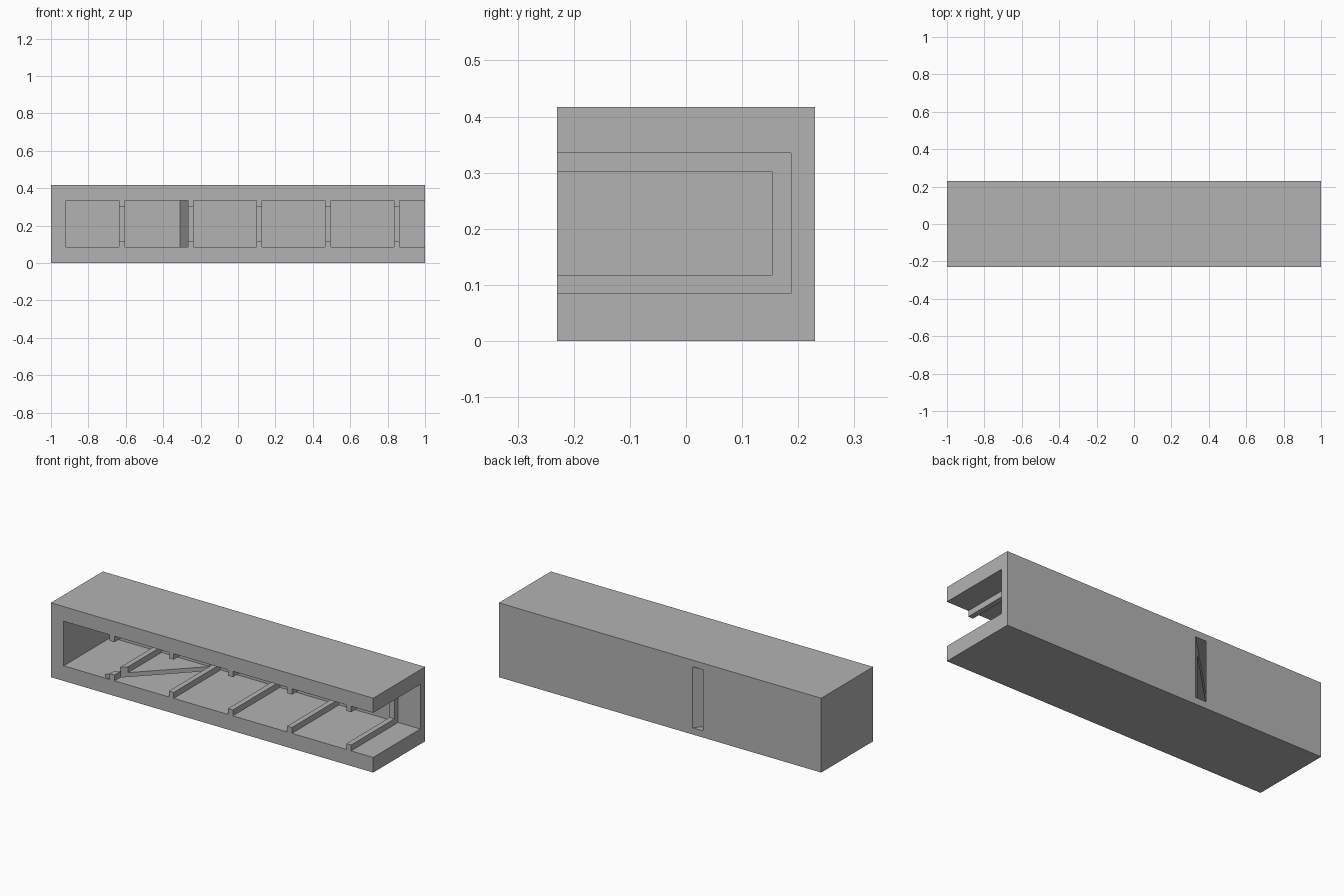
import bpy
from mathutils import Matrix, Vector
from math import radians

cube = bpy.data.objects.get("Cube")
if cube:
    bpy.data.objects.remove(cube, do_unlink=True)

grey = bpy.data.materials.new("mid_grey")
grey.use_nodes = True
colour = (0.45, 0.45, 0.45, 1)
grey.diffuse_color = colour
grey.node_tree.nodes["Principled BSDF"].inputs["Base Color"].default_value = colour


def box(name, low, high, turn=None):
    """Box between two corners, optionally transformed by a matrix."""
    low, high = Vector(low), Vector(high)
    bpy.ops.mesh.primitive_cube_add(size=1)
    ob = bpy.context.object
    ob.name = name
    size = high - low
    place = Matrix.Translation((low + high) / 2) @ Matrix.Diagonal((*size, 1))
    ob.data.transform((turn or Matrix()) @ place)
    ob.data.materials.append(grey)
    return ob


def cut(target, cutter):
    """Subtract the cutter from the target, then discard it."""
    mod = target.modifiers.new("cut", "BOOLEAN")
    mod.operation = "DIFFERENCE"
    mod.solver = "EXACT"
    mod.object = cutter
    bpy.context.view_layer.objects.active = target
    bpy.ops.object.modifier_apply(modifier=mod.name)
    bpy.data.objects.remove(cutter, do_unlink=True)


# Solid outer block
body = box("channel_body", (-1, -0.23, 0), (1, 0.23, 0.417))

# Shallow passage, open at the front and one end, bounded by the rib edges
cut(body, box("passage_cutter", (-0.92, -0.4, 0.118), (1.2, 0.153, 0.302)))

# Deeper bays between the ribs
rib_width = 0.03
start = -0.92
for rib in (-0.635, -0.268, 0.099, 0.466, 0.833, 1.2):
    cut(body, box("bay_cutter", (start, -0.4, 0.085), (rib, 0.187, 0.335)))
    start = rib + rib_width

# Diagonal panel slot grooved into floor and ceiling, breaking through the back
turn = Matrix.Translation((-0.69, -0.194, 0)) @ Matrix.Rotation(radians(45), 4, "Z")
cut(body, box("slot_cutter", (0, -0.0465, 0.038), (0.8, 0, 0.38), turn))
